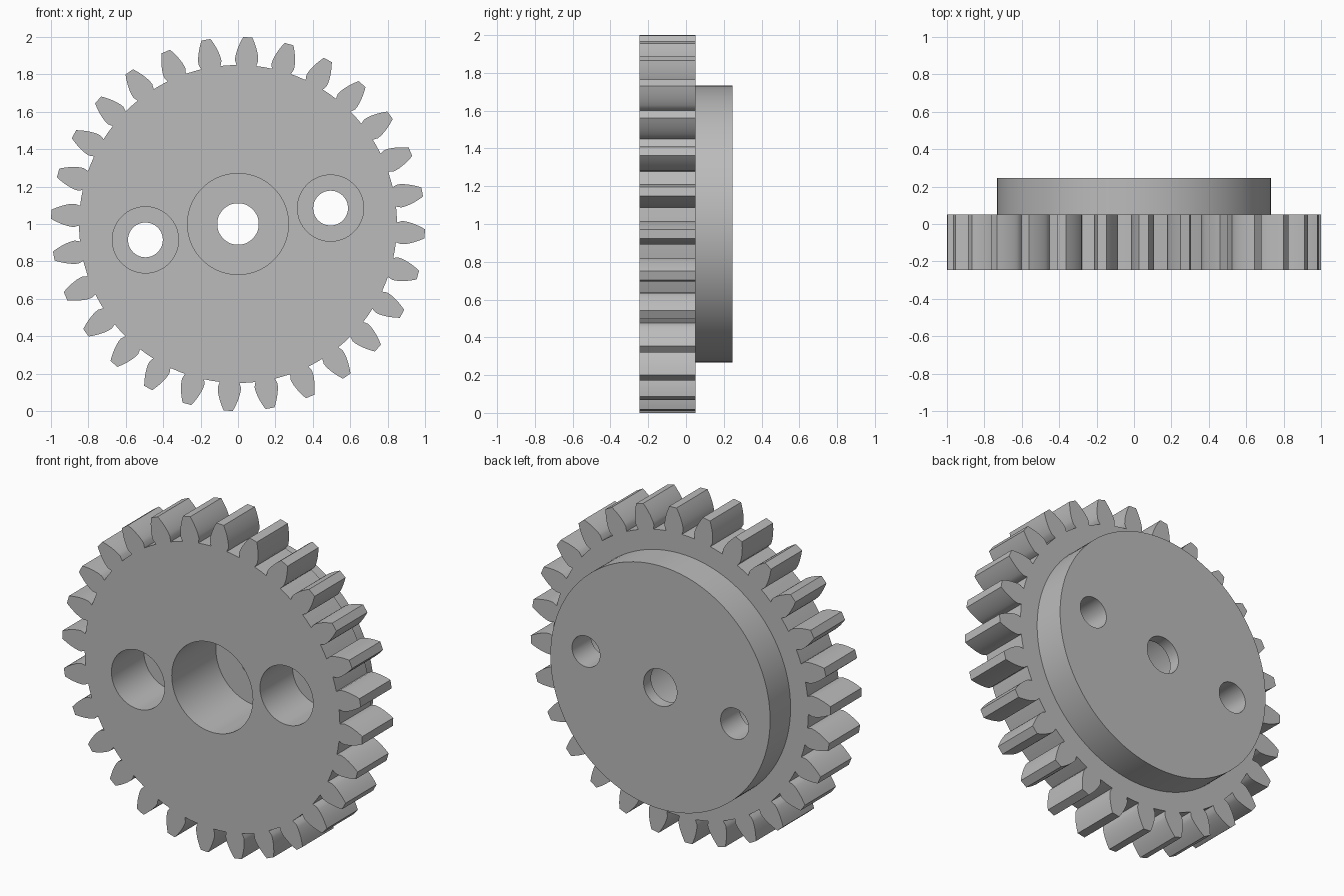
import bpy
import bmesh
from math import sin, cos, tan, acos, radians, pi, tau

cube = bpy.data.objects.get("Cube")
if cube:
    bpy.data.objects.remove(cube, do_unlink=True)

# Overall sizes
FRONT, STEP, BACK = -0.245, 0.05, 0.245
TEETH, TIP_R, HUB_R = 28, 1.0, 0.732
MODULE = 2 * TIP_R / (TEETH + 2)
PITCH_R = MODULE * TEETH / 2
ROOT_R = PITCH_R - 1.25 * MODULE
BASE_R = PITCH_R * cos(radians(20))

grey = bpy.data.materials.new("plain grey")
grey.use_nodes = True
grey.diffuse_color = (0.5, 0.5, 0.5, 1)
grey.node_tree.nodes["Principled BSDF"].inputs["Base Color"].default_value = (0.5, 0.5, 0.5, 1)


def prism(name, outline, y0, y1):
    """Extrude a closed x-z outline from y0 to y1."""
    bm = bmesh.new()
    face = bm.faces.new([bm.verts.new((x, y0, z)) for x, z in outline])
    moved = bmesh.ops.extrude_face_region(bm, geom=[face])["geom"]
    verts = [v for v in moved if isinstance(v, bmesh.types.BMVert)]
    bmesh.ops.translate(bm, verts=verts, vec=(0, y1 - y0, 0))
    bmesh.ops.recalc_face_normals(bm, faces=bm.faces)
    mesh = bpy.data.meshes.new(name)
    bm.to_mesh(mesh)
    bm.free()
    mesh.materials.append(grey)
    obj = bpy.data.objects.new(name, mesh)
    bpy.context.collection.objects.link(obj)
    return obj


def circle(x, z, radius, count=96):
    return [(x + radius * cos(tau * i / count), z + radius * sin(tau * i / count))
            for i in range(count)]


def involute(angle):
    return tan(angle) - angle


def gear_outline():
    """Involute teeth with slightly undercut feet on a round root."""
    half_base = pi / (2 * TEETH) + involute(radians(20))
    flank = [(ROOT_R, half_base - 0.009)]
    steps = 7
    for i in range(steps + 1):
        r = BASE_R + (TIP_R - BASE_R) * i / steps
        flank.append((r, half_base - involute(acos(min(1, BASE_R / r)))))
    tooth = [(r, -a) for r, a in flank] + [(r, a) for r, a in reversed(flank)]
    tooth.append((ROOT_R, pi / TEETH))
    outline = []
    for k in range(TEETH):
        turn = radians(87) + tau * k / TEETH
        outline += [(r * cos(turn + a), 1 + r * sin(turn + a)) for r, a in tooth]
    return outline


def combine(target, tool, operation):
    """Apply a boolean and discard the tool."""
    tool.hide_render = True
    mod = target.modifiers.new(tool.name, "BOOLEAN")
    mod.operation, mod.object, mod.solver = operation, tool, "EXACT"
    bpy.context.view_layer.objects.active = target
    bpy.ops.object.modifier_apply(modifier=mod.name)
    bpy.data.objects.remove(tool, do_unlink=True)


# Toothed wheel with a round hub on its back
gear = prism("gear_wheel", gear_outline(), FRONT, STEP)
combine(gear, prism("hub", circle(0, 1, HUB_R, 128), 0, BACK), "UNION")

# Stepped bores: x, z, wide radius, through radius, depth of the wide part
BORES = [
    (0, 1, 0.27, 0.111, 0.42),
    (0.495, 1.085, 0.177, 0.093, 0.31),
    (-0.495, 0.915, 0.177, 0.093, 0.31),
]
for x, z, wide, narrow, depth in BORES:
    combine(gear, prism("wide_bore", circle(x, z, wide), FRONT - 0.1, FRONT + depth), "DIFFERENCE")
    combine(gear, prism("through_bore", circle(x, z, narrow, 64), FRONT, BACK + 0.1), "DIFFERENCE")

# Smooth flanks and bores, crisp rims
bpy.ops.object.select_all(action="DESELECT")
gear.select_set(True)
bpy.context.view_layer.objects.active = gear
bpy.ops.object.shade_smooth_by_angle(angle=radians(30))
